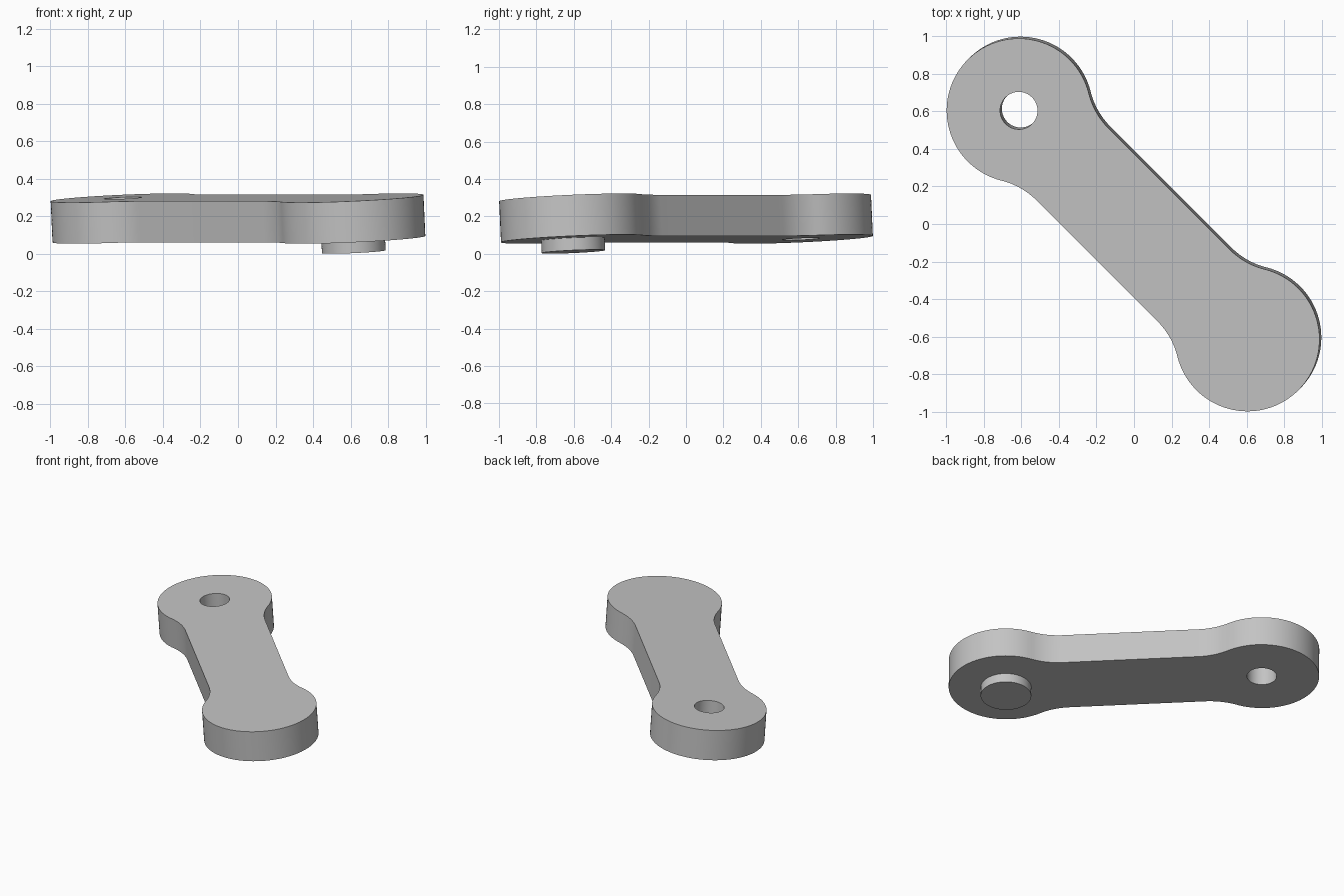
import bpy, bmesh
from math import sin, cos, pi, radians, sqrt, atan2
from mathutils import Matrix

cube = bpy.data.objects.get("Cube")
if cube:
    bpy.data.objects.remove(cube, do_unlink=True)

SPAN = 0.862       # half distance between the two end centres
END_R = 0.385      # rounded end radius
NECK = 0.272       # half width of the straight neck
FILLET = 0.4       # concave blend radius
HALF_T = 0.11      # half thickness
HOLE_R = 0.1
HEAD_R = 0.17
PIN_BOTTOM = -0.177
SEG = 64

grey = bpy.data.materials.new("plain grey")
grey.use_nodes = True
colour = (0.55, 0.55, 0.55, 1)
grey.diffuse_color = colour
grey.node_tree.nodes["Principled BSDF"].inputs["Base Color"].default_value = colour

# Whole link lies diagonally with a slight sideways tilt
PLACE = (Matrix.Translation((0, 0, 0.188)) @ Matrix.Rotation(radians(-45), 4, 'Z')
         @ Matrix.Rotation(radians(3.64), 4, 'X'))


def arc(cx, cy, r, a0, a1, n):
    return [(cx + r * cos(a0 + (a1 - a0) * i / n), cy + r * sin(a0 + (a1 - a0) * i / n))
            for i in range(n + 1)]


def finish(name, bm):
    bmesh.ops.recalc_face_normals(bm, faces=bm.faces)
    mesh = bpy.data.meshes.new(name)
    bm.to_mesh(mesh)
    bm.free()
    mesh.materials.append(grey)
    obj = bpy.data.objects.new(name, mesh)
    bpy.context.collection.objects.link(obj)
    obj.matrix_world = PLACE
    bpy.ops.object.select_all(action='DESELECT')
    obj.select_set(True)
    bpy.context.view_layer.objects.active = obj
    bpy.ops.object.shade_smooth_by_angle(angle=radians(30))


def loop_edges(bm, pts):
    vs = [bm.verts.new((x, y, -HALF_T)) for x, y in pts]
    return [bm.edges.new((vs[i - 1], vs[i])) for i in range(len(vs))]


# Link plate: two round ends blended into a narrower neck, with two bores
reach = sqrt((END_R + FILLET) ** 2 - (NECK + FILLET) ** 2)
ang = atan2(NECK + FILLET, reach)
fx, fy = SPAN - reach, NECK + FILLET
right_end = (arc(fx, -fy, FILLET, pi / 2, pi - ang, 12)[:-1]
             + arc(SPAN, 0, END_R, ang - pi, pi - ang, SEG)
             + arc(fx, fy, FILLET, -ang, -pi / 2, 12)[1:])
# Lower blend runs from the neck tangent to the round end
right_end[:12] = [(x, -y) for x, y in reversed(right_end[-12:])]
outline = right_end + [(-x, -y) for x, y in right_end]

bm = bmesh.new()
edges = loop_edges(bm, outline)
for side in (-1, 1):
    edges += loop_edges(bm, arc(side * SPAN, 0, HOLE_R, 0, 2 * pi, SEG)[:-1])
bmesh.ops.triangle_fill(bm, edges=edges, use_beauty=True, use_dissolve=False)
ext = bmesh.ops.extrude_face_region(bm, geom=bm.faces[:], use_keep_orig=True)
top = [g for g in ext["geom"] if isinstance(g, bmesh.types.BMVert)]
bmesh.ops.translate(bm, verts=top, vec=(0, 0, 2 * HALF_T))
finish("link_plate", bm)

# Pin: wide head below the plate, shaft flush with the top
bm = bmesh.new()
profile = [(HEAD_R, PIN_BOTTOM), (HEAD_R, -HALF_T), (HOLE_R, -HALF_T), (HOLE_R, HALF_T)]
rings = [[bm.verts.new((x, y, z)) for x, y in arc(SPAN, 0, r, 0, 2 * pi, SEG)[:-1]]
         for r, z in profile]
for low, high in zip(rings, rings[1:]):
    for i in range(SEG):
        bm.faces.new((low[i - 1], low[i], high[i], high[i - 1]))
bm.faces.new(rings[0])
bm.faces.new(rings[-1])
finish("pin", bm)
